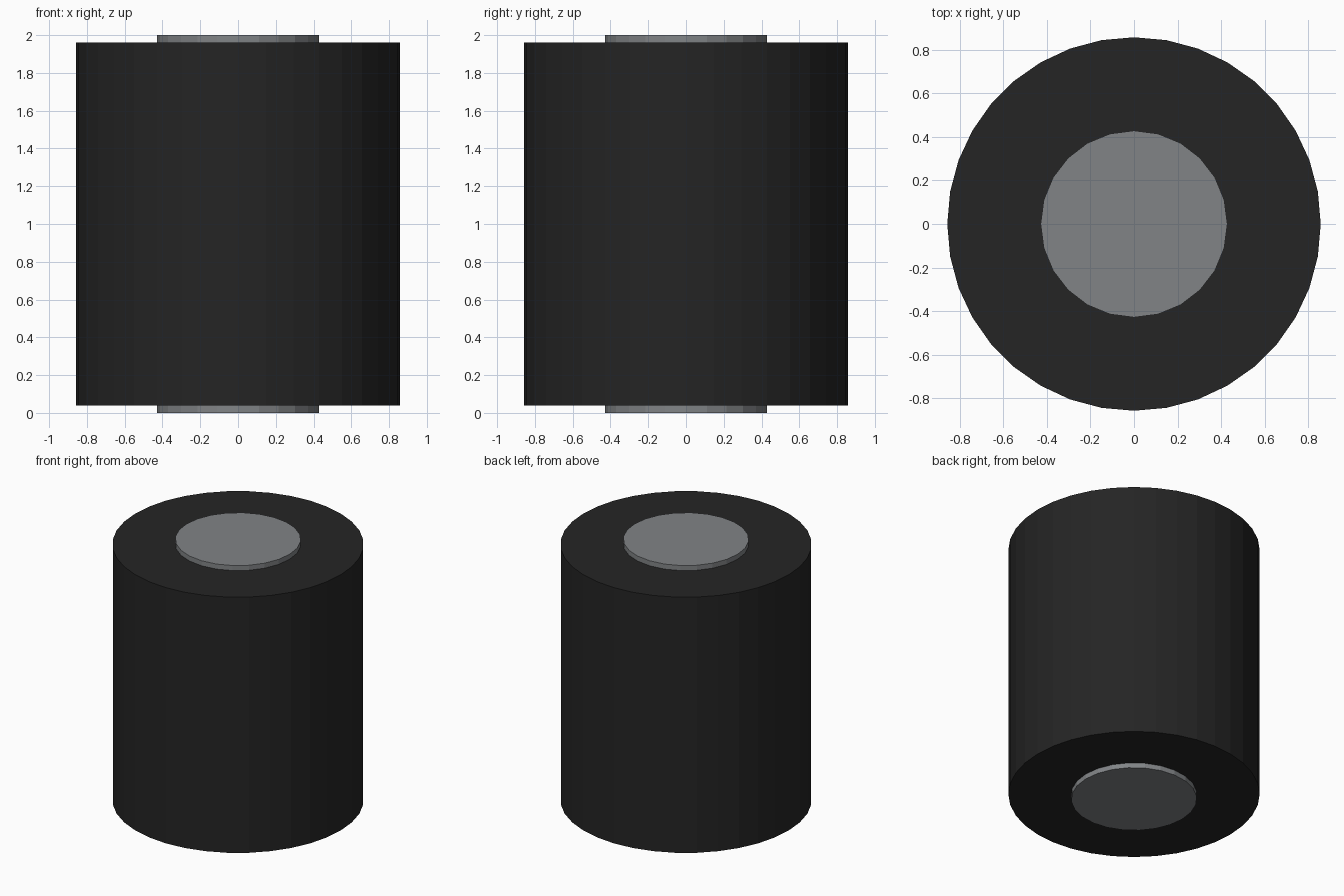
import bpy

if "Cube" in bpy.data.objects:
    bpy.data.objects.remove(bpy.data.objects["Cube"])


def cylinder(name, radius, z0, z1, sides, color):
    # rotation of the primitive puts vertices on both axes
    bpy.ops.mesh.primitive_cylinder_add(
        vertices=sides, radius=radius, depth=z1 - z0,
        end_fill_type='NGON', location=(0, 0, (z0 + z1) / 2))
    obj = bpy.context.object
    obj.name = name
    mat = bpy.data.materials.new(name + "_material")
    mat.diffuse_color = color
    mat.use_nodes = True
    mat.node_tree.nodes["Principled BSDF"].inputs["Base Color"].default_value = mat.diffuse_color
    obj.data.materials.append(mat)
    return obj


# Dark outer roller body
cylinder("roller_sleeve", 0.857, 0.038, 1.962, 36, (0.018, 0.018, 0.018, 1))

# Grey core running through, slightly proud at both ends
cylinder("roller_core", 0.4285, 0.0, 2.0, 24, (0.22, 0.23, 0.24, 1))
